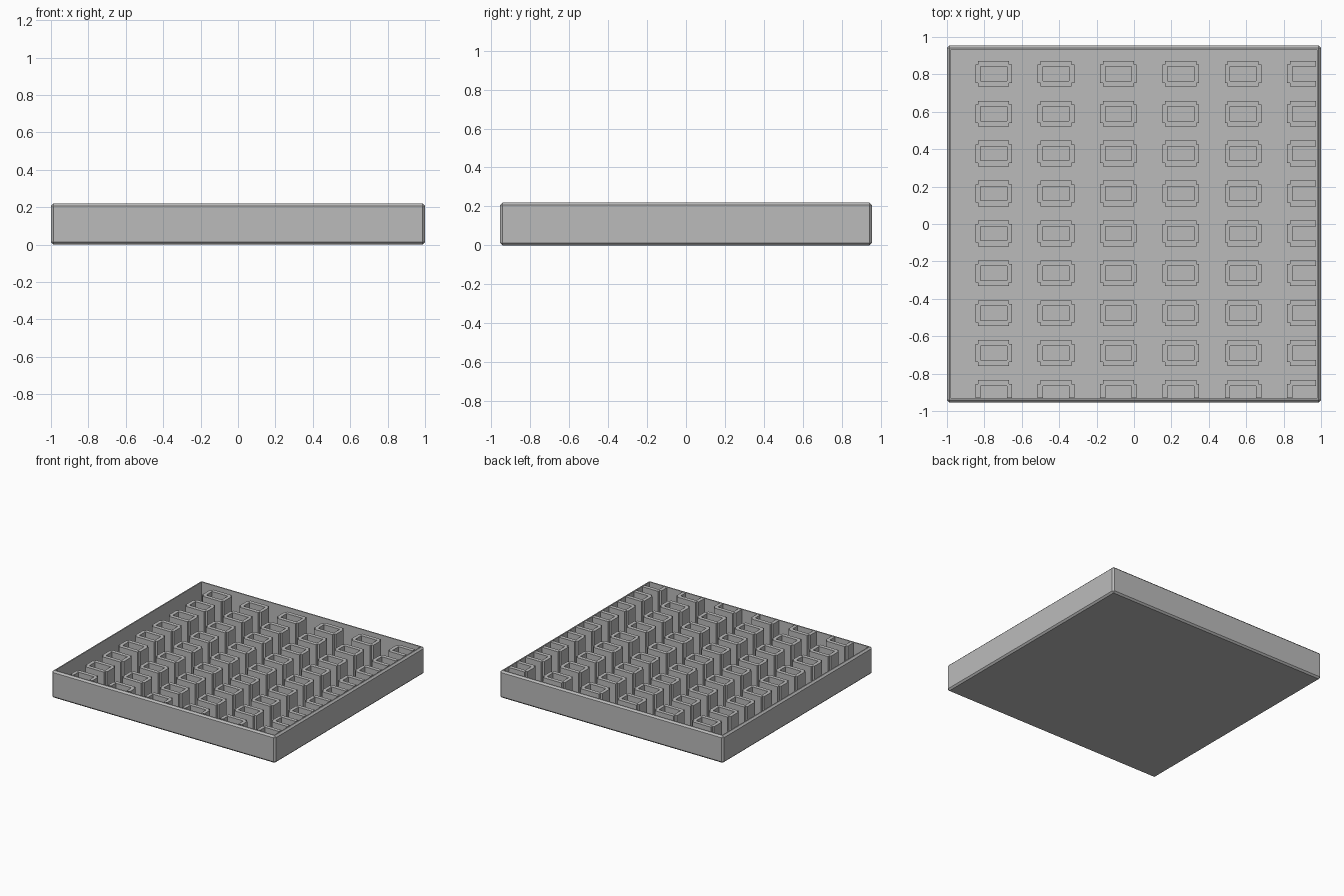
import bpy, bmesh
from mathutils import Matrix, Vector

cube = bpy.data.objects.get("Cube")
if cube:
    bpy.data.objects.remove(cube, do_unlink=True)

HALF_X, HALF_Y, HEIGHT = 1.0, 0.955, 0.22
WALL, FLOOR, CHAMFER = 0.026, 0.025, 0.013

grey = bpy.data.materials.new("plain grey")
grey.use_nodes = True
colour = (0.5, 0.5, 0.5, 1)
grey.diffuse_color = colour
grey.node_tree.nodes["Principled BSDF"].inputs["Base Color"].default_value = colour


def finish(name, bm):
    mesh = bpy.data.meshes.new(name)
    bm.to_mesh(mesh)
    bm.free()
    mesh.materials.append(grey)
    obj = bpy.data.objects.new(name, mesh)
    bpy.context.collection.objects.link(obj)
    return obj


# Tray: chamfered block with its top face sunk to the floor
def build_tray():
    bm = bmesh.new()
    size = Matrix.Diagonal((2 * HALF_X, 2 * HALF_Y, HEIGHT, 1))
    bmesh.ops.create_cube(bm, size=1, matrix=Matrix.Translation((0, 0, HEIGHT / 2)) @ size)
    bmesh.ops.bevel(bm, geom=bm.edges[:], offset=CHAMFER, segments=1, affect='EDGES')
    top = max(bm.faces, key=lambda f: f.calc_center_median().z)
    bmesh.ops.inset_region(bm, faces=[top], thickness=WALL - CHAMFER)
    result = bmesh.ops.extrude_face_region(bm, geom=[top])
    sunk = [v for v in result["geom"] if isinstance(v, bmesh.types.BMVert)]
    bmesh.ops.translate(bm, verts=sunk, vec=(0, 0, FLOOR - HEIGHT))
    if top.is_valid:
        bmesh.ops.delete(bm, geom=[top], context='FACES_ONLY')
    bmesh.ops.recalc_face_normals(bm, faces=bm.faces[:])
    return finish("tray", bm)


# Hollow post with notched corners, open down to the floor
def add_post(bm, cx, cy):
    ox, oy, ix, iy, nx, ny = 0.098, 0.069, 0.07, 0.038, 0.015, 0.02
    outer, inner = [], []
    for sx, sy in ((1, 1), (-1, 1), (-1, -1), (1, -1)):
        corner = [(ox, oy - ny), (ox - nx, oy - ny), (ox - nx, oy)]
        if sx * sy < 0:
            corner.reverse()
        outer += [(cx + sx * x, cy + sy * y) for x, y in corner]
        inner.append((cx + sx * ix, cy + sy * iy))

    def ring(points, z):
        return [bm.verts.new((x, y, z)) for x, y in points]

    out_top, out_low = ring(outer, HEIGHT), ring(outer, FLOOR)
    in_top, in_low = ring(inner, HEIGHT), ring(inner, FLOOR)
    for i in range(12):
        j = (i + 1) % 12
        bm.faces.new((out_low[i], out_low[j], out_top[j], out_top[i]))
    for i in range(4):
        j = (i + 1) % 4
        bm.faces.new((in_low[j], in_low[i], in_top[i], in_top[j]))
        rim = [out_top[(3 * i + k) % 12] for k in range(1, 5)]
        bm.faces.new(rim + [in_top[j], in_top[i]])


# Grid of posts, trimmed where the last row and column meet the walls
def build_posts():
    bm = bmesh.new()
    for col in range(6):
        for row in range(9):
            add_post(bm, -0.75 + col / 3, 0.803 - row * 0.2133)
    for point, normal in ((Vector((HALF_X - WALL, 0, 0)), Vector((1, 0, 0))),
                          (Vector((0, WALL - HALF_Y, 0)), Vector((0, -1, 0)))):
        geom = bm.verts[:] + bm.edges[:] + bm.faces[:]
        bmesh.ops.bisect_plane(bm, geom=geom, plane_co=point, plane_no=normal,
                               clear_outer=True)
    return finish("hollow_posts", bm)


build_tray()
build_posts()
